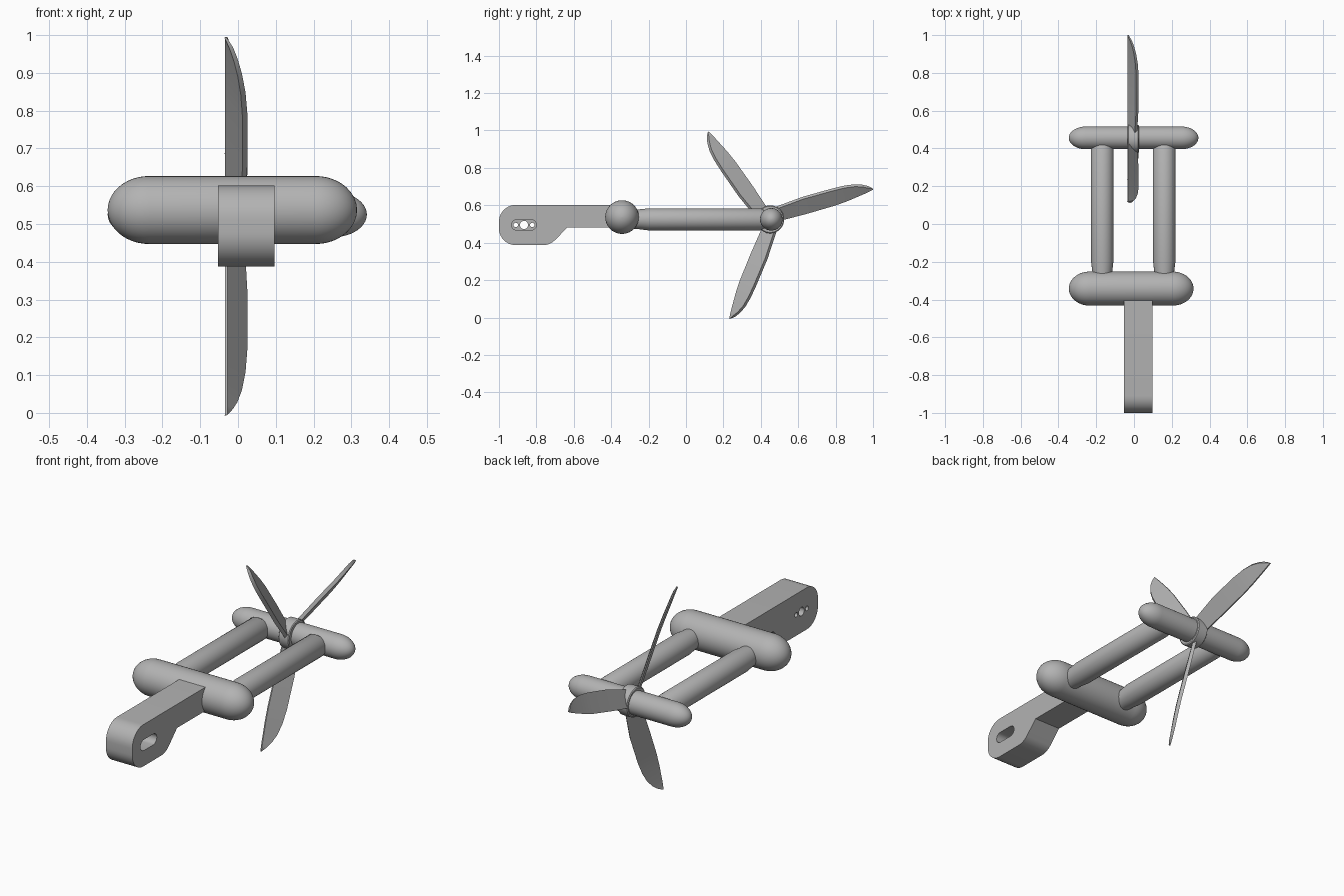
import bpy, bmesh, math
from math import sin, cos, pi, radians
from mathutils import Vector

if "Cube" in bpy.data.objects:
    bpy.data.objects.remove(bpy.data.objects["Cube"])

grey = bpy.data.materials.new("plain grey")
grey.use_nodes = True
COLOUR = (0.45, 0.45, 0.45, 1)
grey.diffuse_color = COLOUR
grey.node_tree.nodes["Principled BSDF"].inputs["Base Color"].default_value = COLOUR


def finish(name, bm):
    """Turn a bmesh into a shaded, coloured object."""
    bmesh.ops.recalc_face_normals(bm, faces=bm.faces[:])
    mesh = bpy.data.meshes.new(name)
    bm.to_mesh(mesh)
    bm.free()
    mesh.materials.append(grey)
    ob = bpy.data.objects.new(name, mesh)
    bpy.context.collection.objects.link(ob)
    shade(ob)
    return ob


def shade(ob):
    bpy.ops.object.select_all(action='DESELECT')
    ob.select_set(True)
    bpy.context.view_layer.objects.active = ob
    bpy.ops.object.shade_smooth_by_angle(angle=radians(32))


def loft(name, rings):
    """Skin a list of equal-length closed rings and cap both ends."""
    bm = bmesh.new()
    loops = [[bm.verts.new(p) for p in ring] for ring in rings]
    n = len(loops[0])
    for a, b in zip(loops, loops[1:]):
        for i in range(n):
            j = (i + 1) % n
            bm.faces.new((a[i], a[j], b[j], b[i]))
    bm.faces.new(loops[0])
    bm.faces.new(loops[-1])
    return finish(name, bm)


def lathe(name, axis, centre, profile, sides=40):
    """Rings of (position, radius) along the x or y axis."""
    rings = []
    for pos, r in profile:
        ring = []
        for i in range(sides):
            a = 2 * pi * i / sides
            u, v = r * cos(a), r * sin(a)
            offset = Vector((pos, u, v) if axis == 'x' else (u, pos, v))
            ring.append(Vector(centre) + offset)
        rings.append(ring)
    return loft(name, rings)


def capsule(name, centre, half, r, tip):
    """Bar along x with elliptical ends of length tip."""
    end = [(half - tip + tip * sin(a), r * cos(a))
           for a in (radians(d) for d in range(0, 89, 8))]
    end.append((half, r * 0.01))
    profile = [(-p, q) for p, q in reversed(end)] + end
    return lathe(name, 'x', centre, profile)


def arc(y, z, r, start, stop, steps=10):
    angles = [radians(start + (stop - start) * i / steps) for i in range(steps + 1)]
    return [(y + r * cos(a), z + r * sin(a)) for a in angles]


def prism(name, outline, x0, x1):
    """Extrude a (y, z) outline along x."""
    return loft(name, [[(x, y, z) for y, z in outline] for x in (x0, x1)])


def cut(target, cutter):
    mod = target.modifiers.new("cut", 'BOOLEAN')
    mod.operation = 'DIFFERENCE'
    mod.solver = 'EXACT'
    mod.object = cutter
    bpy.context.view_layer.objects.active = target
    bpy.ops.object.modifier_apply(modifier=mod.name)
    bpy.data.objects.remove(cutter)


# Cross bars
capsule("front_crossbar", (-0.015, -0.342, 0.537), 0.33, 0.09, 0.11)
capsule("rear_crossbar", (-0.002, 0.456, 0.525), 0.343, 0.06, 0.09)

# Side arms joining the cross bars
for side, x in (("left", 0.16), ("right", -0.168)):
    lathe(side + "_arm", 'y', (x, 0, 0.525),
          [(-0.34, 0.05), (-0.25, 0.053), (-0.2, 0.059), (0.4, 0.059), (0.44, 0.035)])

# Mounting bracket with a slotted pocket and three through holes
bracket = prism("mounting_bracket",
                [(-0.36, 0.48), (-0.36, 0.602)]
                + arc(-0.91, 0.512, 0.09, 90, 180)
                + arc(-0.91, 0.477, 0.09, 180, 270)
                + arc(-0.765, 0.477, 0.09, 270, 315)
                + [(-0.635, 0.48)], -0.053, 0.097)
slot = arc(-0.905, 0.495, 0.028, 90, 270) + arc(-0.828, 0.495, 0.028, -90, 90)
cut(bracket, prism("slot_cutter", slot, -0.02, 0.2))
for y, r in ((-0.91, 0.012), (-0.866, 0.022), (-0.822, 0.012)):
    hole = arc(y, 0.495, r, 0, 345, 23)
    cut(bracket, prism("hole_cutter", hole, -0.1, 0.05))
shade(bracket)

# Rotor hub
HUB_Y, HUB_Z = 0.45, 0.525
lathe("rotor_hub", 'x', (0, HUB_Y, HUB_Z),
      [(-0.034, 0.07), (-0.03, 0.075), (0.022, 0.075), (0.026, 0.07)])

# Pitched blades: (distance out, straight edge, curved edge)
STATIONS = [(0.04, -0.022, 0.056), (0.2, -0.026, 0.068), (0.36, -0.025, 0.067),
            (0.43, -0.02, 0.064), (0.485, -0.013, 0.056), (0.525, -0.008, 0.042),
            (0.55, -0.004, 0.028), (0.566, -0.001, 0.014), (0.574, 0.001, 0.004)]
WIDTH = 0.092
for number, angle in enumerate((16, 125, 247.5), 1):
    a = radians(angle)
    rings = []
    for dist, low, high in STATIONS:
        chord = high - low
        rise = 0.058 * min(1, chord / WIDTH)
        bevel = min(0.013, chord * 0.4)
        section = [(-0.034, low), (-0.028, low),
                   (-0.033 + rise, high - bevel), (-0.038 + rise * 0.86, high)]
        rings.append([(x, HUB_Y + dist * cos(a) - t * sin(a),
                       HUB_Z + dist * sin(a) + t * cos(a)) for x, t in section])
    loft("rotor_blade_%d" % number, rings)
